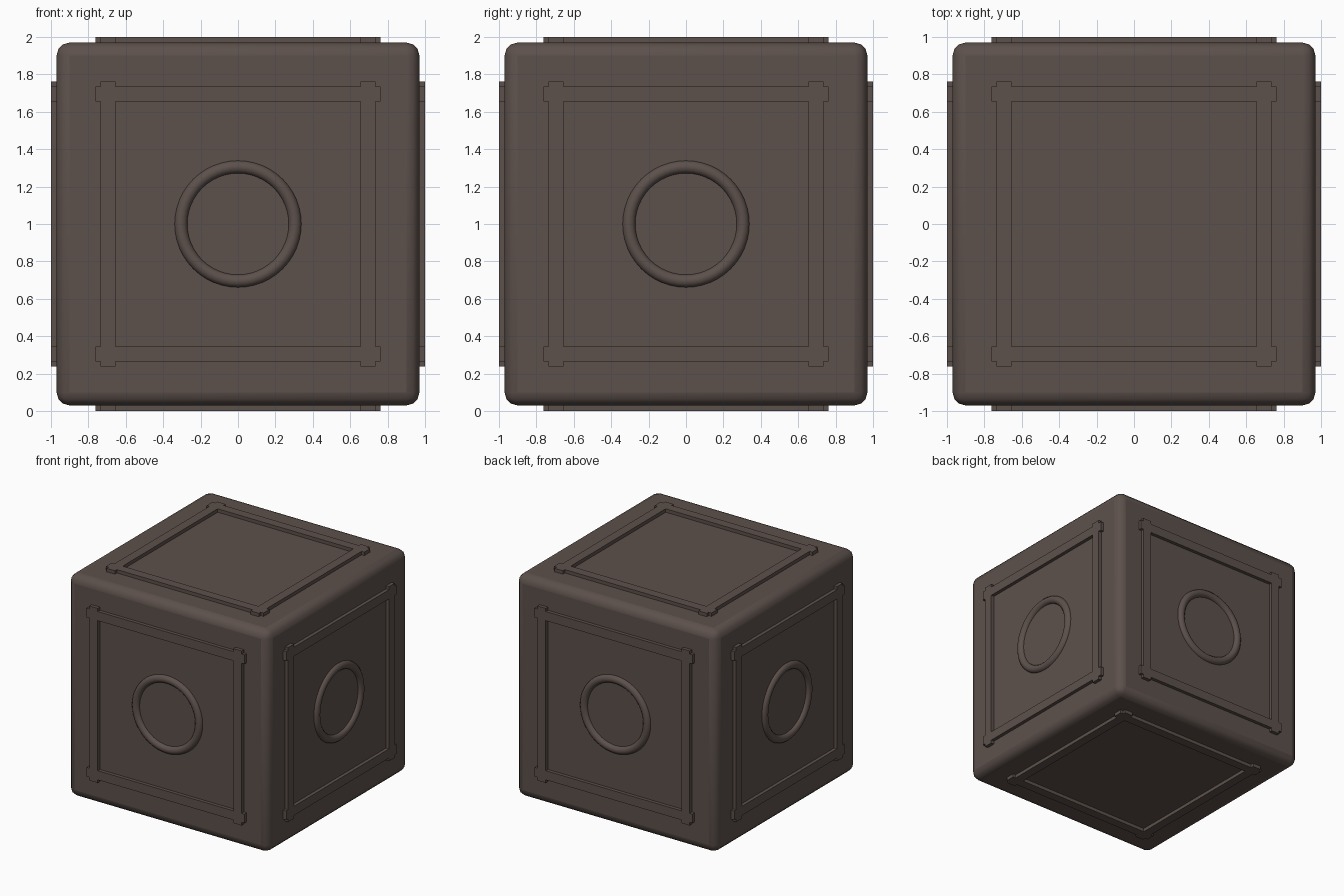
import bpy, bmesh, math
from mathutils import Matrix, Vector

if "Cube" in bpy.data.objects:
    bpy.data.objects.remove(bpy.data.objects["Cube"], do_unlink=True)

HALF = 0.97                       # half size of the block
CENTRE = Vector((0, 0, 1))

brown = bpy.data.materials.new("dark brown")
brown.use_nodes = True
colour = (0.108, 0.081, 0.071, 1)
brown.diffuse_color = colour
brown.node_tree.nodes["Principled BSDF"].inputs["Base Color"].default_value = colour


def smooth(obj, degrees):
    bpy.ops.object.select_all(action='DESELECT')
    obj.select_set(True)
    bpy.context.view_layer.objects.active = obj
    bpy.ops.object.shade_smooth_by_angle(angle=math.radians(degrees))


def side_matrix(direction):
    # turns local +z to face outward from the block
    turn = Vector(direction).to_track_quat('Z', 'Y').to_matrix().to_4x4()
    return Matrix.Translation(CENTRE) @ turn


# Block with rounded edges
bpy.ops.mesh.primitive_cube_add(size=2 * HALF, location=CENTRE)
block = bpy.context.object
block.name = "block"
block.data.materials.append(brown)
bevel = block.modifiers.new("rounded edges", 'BEVEL')
bevel.width = 0.07
bevel.segments = 3
smooth(block, 35)

# Raised frame: a grid of cells, kept only where a bar runs, then extruded
cuts = [-0.762, -0.735, -0.655, 0.655, 0.735, 0.762]
frame_mesh = bpy.data.meshes.new("frame")
bm = bmesh.new()
grid = [[bm.verts.new((x, y, 0.95)) for y in cuts] for x in cuts]
for i in range(5):
    for j in range(5):
        if i in (1, 3) or j in (1, 3):
            bm.faces.new((grid[i][j], grid[i + 1][j], grid[i + 1][j + 1], grid[i][j + 1]))
bmesh.ops.delete(bm, geom=[v for v in bm.verts if not v.link_faces], context='VERTS')
raised = bmesh.ops.extrude_face_region(bm, geom=bm.faces[:])["geom"]
for v in raised:
    if isinstance(v, bmesh.types.BMVert):
        v.co.z = 1.0
bmesh.ops.recalc_face_normals(bm, faces=bm.faces[:])
bm.to_mesh(frame_mesh)
bm.free()
frame_mesh.materials.append(brown)

sides = {
    "front": (0, -1, 0), "back": (0, 1, 0),
    "left": (1, 0, 0), "right": (-1, 0, 0),
    "top": (0, 0, 1), "bottom": (0, 0, -1),
}
for name, direction in sides.items():
    place = side_matrix(direction)
    frame = bpy.data.objects.new(name + "_frame", frame_mesh)
    bpy.context.collection.objects.link(frame)
    frame.matrix_world = place

    # Ring on each upright side
    if name not in ("top", "bottom"):
        bpy.ops.mesh.primitive_torus_add(major_radius=0.305, minor_radius=0.035,
                                         major_segments=48, minor_segments=12)
        ring = bpy.context.object
        ring.name = name + "_ring"
        ring.matrix_world = place @ Matrix.Translation((0, 0, 0.965))
        ring.data.materials.append(brown)
        smooth(ring, 60)
